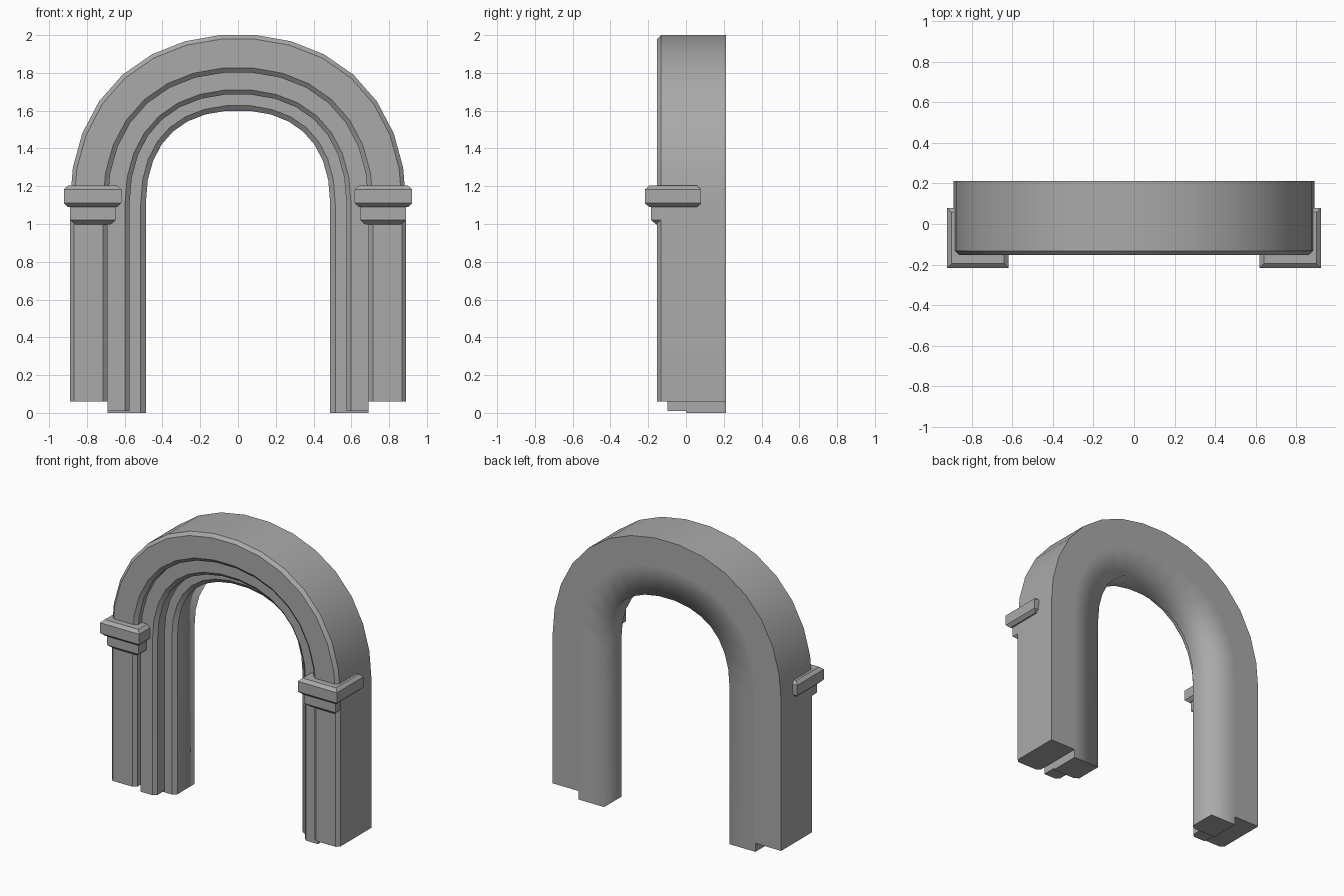
import bpy, bmesh, math
from mathutils import Vector

if "Cube" in bpy.data.objects:
    bpy.data.objects.remove(bpy.data.objects["Cube"], do_unlink=True)

stone = bpy.data.materials.new("grey stone")
stone.use_nodes = True
GREY = (0.4, 0.4, 0.4, 1)
stone.diffuse_color = GREY
stone.node_tree.nodes["Principled BSDF"].inputs["Base Color"].default_value = GREY

HALF, SPRING, RISE, HANDLE, SEGMENTS = 0.89, 1.11, 0.894, 0.6, 15


def finish(bm, name, soft=()):
    """Shade smooth with sharp corners, keeping the soft edges smooth."""
    bmesh.ops.recalc_face_normals(bm, faces=bm.faces[:])
    for face in bm.faces:
        face.smooth = True
    for edge in bm.edges:
        edge.smooth = edge in soft or edge.calc_face_angle(0) < math.radians(30)
    mesh = bpy.data.meshes.new(name)
    bm.to_mesh(mesh)
    bm.free()
    mesh.materials.append(stone)
    obj = bpy.data.objects.new(name, mesh)
    bpy.context.collection.objects.link(obj)
    return obj


def bezier(t):
    """Quarter of the arch: position and outward normal, in x and z."""
    a, b = Vector((HALF, SPRING)), Vector((HALF, SPRING + HANDLE * RISE))
    c, d = Vector((HANDLE * HALF, SPRING + RISE)), Vector((0, SPRING + RISE))
    s = 1 - t
    point = a * s**3 + b * 3 * s * s * t + c * 3 * s * t * t + d * t**3
    tangent = ((b - a) * s * s + (c - b) * 2 * s * t + (d - c) * t * t).normalized()
    return point, Vector((tangent.y, -tangent.x))


def arch_path():
    """Evenly spaced stations from the left spring to the right spring."""
    fine = [bezier(i / 400) for i in range(401)]
    run = [0]
    for (p, _), (q, _) in zip(fine, fine[1:]):
        run.append(run[-1] + (q - p).length)
    half = []
    for i in range((SEGMENTS + 1) // 2):
        want = run[-1] * 2 * i / SEGMENTS
        half.append(min(zip(run, fine), key=lambda pair: abs(pair[0] - want))[1])
    mirror = lambda v: Vector((-v.x, v.y))
    return half + [(mirror(p), mirror(n)) for p, n in reversed(half)]


def sweep(name, profile, bottom, soft_corners=()):
    """Sweep a (inset, y) profile up one leg, round the arch and down the other."""
    arch = arch_path()
    foot = [(Vector((s * HALF, bottom)), Vector((s, 0))) for s in (1, -1)]
    bm = bmesh.new()
    rows = []
    for p, n in [foot[0]] + arch + [foot[1]]:
        rows.append([bm.verts.new((p.x - n.x * d, y, p.y - n.y * d)) for d, y in profile])
    count = len(profile)
    for r, s in zip(rows, rows[1:]):
        for k in range(count):
            j = (k + 1) % count
            bm.faces.new((r[k], r[j], s[j], s[k]))
    bm.faces.new(rows[0])
    bm.faces.new(rows[-1])
    soft = {bm.edges.get((r[k], s[k])) for r, s in zip(rows, rows[1:]) for k in soft_corners}
    return finish(bm, name, soft)


def block(name, x, y, layers):
    """Stack of rectangles, each layer given as (z, inset)."""
    bm = bmesh.new()
    rings = []
    for z, i in layers:
        x0, x1, y0, y1 = x[0] + i, x[1] - i, y[0] + i, y[1] - i
        rings.append([bm.verts.new((u, v, z)) for u, v in ((x0, y0), (x1, y0), (x1, y1), (x0, y1))])
    for a, b in zip(rings, rings[1:]):
        for k in range(4):
            j = (k + 1) % 4
            bm.faces.new((a[k], a[j], b[j], b[k]))
    bm.faces.new(rings[0])
    bm.faces.new(rings[-1])
    return finish(bm, name)


# Three stepped arch rings, each with its own legs
sweep("outer_arch", [(0, 0.213), (0, -0.132), (0.022, -0.153), (0.175, -0.153),
                     (0.2, -0.132), (0.2, 0.213)], 0.06)
sweep("middle_arch", [(0.2, 0.02), (0.2, -0.097), (0.292, -0.097),
                      (0.316, -0.075), (0.316, 0.02)], 0.01)
sweep("inner_arch", [(0.2, 0), (0.375, 0), (0.402, 0.022), (0.402, 0.213), (0.2, 0.213)],
      0, soft_corners=(3,))

# Capitals on both legs
for side, s in (("left", 1), ("right", -1)):
    span = lambda a, b: sorted((s * a, s * b))
    block(side + "_capital_top", span(0.618, 0.922), (-0.217, 0.08),
          [(1.09, 0.022), (1.11, 0), (1.183, 0), (1.203, 0.022)])
    block(side + "_capital_neck", span(0.645, 0.889), (-0.185, 0.05),
          [(0.997, 0.028), (1.022, 0), (1.095, 0)])
